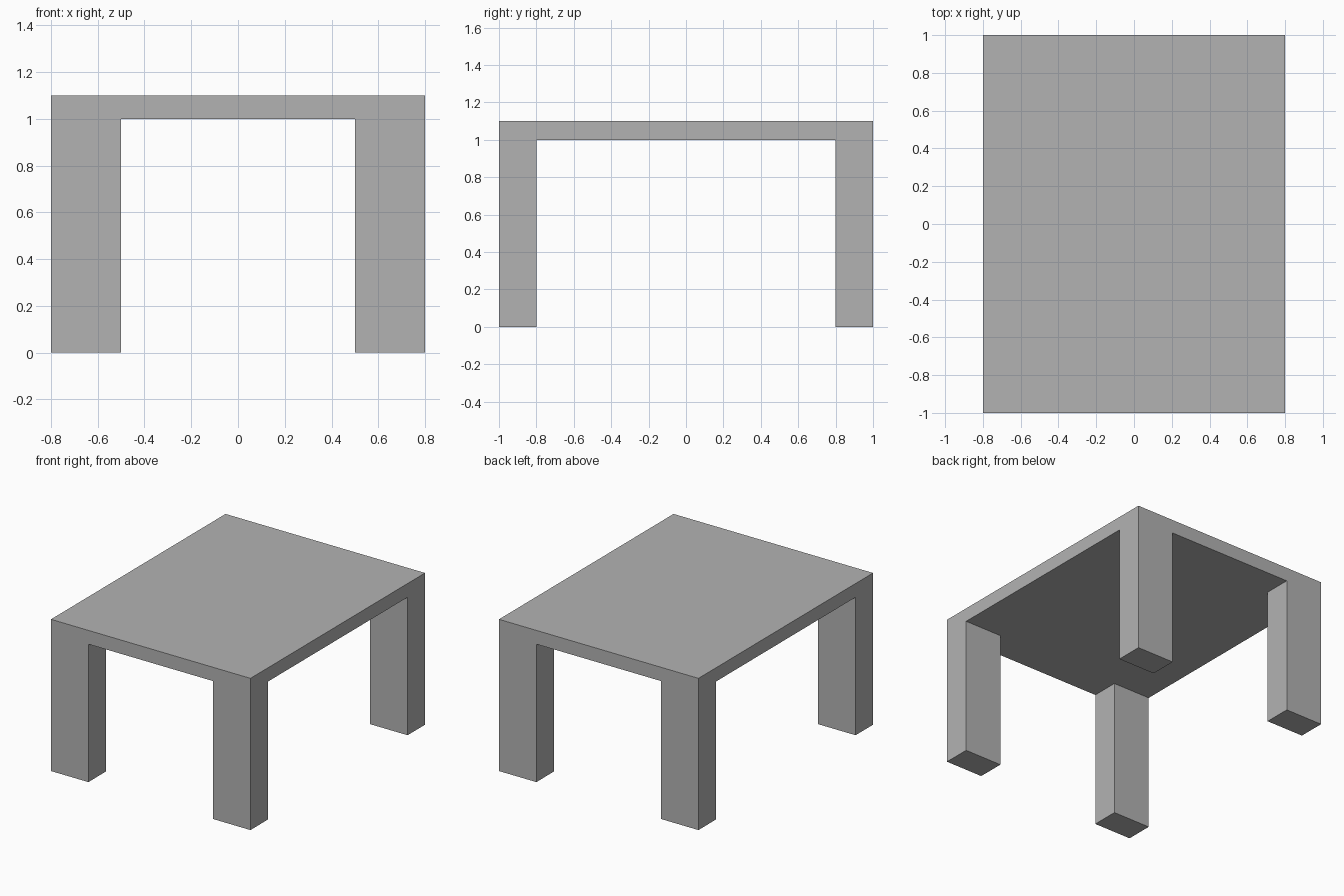
import bpy
import bmesh

cube = bpy.data.objects.get("Cube")
if cube:
    bpy.data.objects.remove(cube, do_unlink=True)

WIDTH, DEPTH = 1.6, 2.0
LEG_X, LEG_Y, LEG_H = 0.3, 0.2, 1.0
THICK = 0.1


def make_material(name, colour):
    mat = bpy.data.materials.new(name)
    mat.use_nodes = True
    mat.diffuse_color = colour
    mat.node_tree.nodes["Principled BSDF"].inputs["Base Color"].default_value = colour
    return mat


bm = bmesh.new()

# Table top: a slab cut along the inner lines of the legs
slab = bmesh.ops.create_cube(bm, size=1)["verts"]
bmesh.ops.scale(bm, vec=(WIDTH, DEPTH, THICK), verts=slab)
bmesh.ops.translate(bm, vec=(0, 0, LEG_H + THICK / 2), verts=slab)
inner = (WIDTH / 2 - LEG_X, DEPTH / 2 - LEG_Y)
for axis, offset in enumerate(inner):
    normal = [0, 0, 0]
    normal[axis] = 1
    for side in (-1, 1):
        point = [side * offset * n for n in normal]
        bmesh.ops.bisect_plane(bm, geom=bm.verts[:] + bm.edges[:] + bm.faces[:],
                               plane_co=point, plane_no=normal)

# Legs: corner faces of the underside pulled down to the floor
bm.normal_update()
corners = []
for face in bm.faces:
    centre = face.calc_center_median()
    if face.normal.z < -0.5 and abs(centre.x) > inner[0] and abs(centre.y) > inner[1]:
        corners.append(face)
for face in corners:
    foot = bmesh.ops.extrude_discrete_faces(bm, faces=[face])["faces"][0]
    bmesh.ops.translate(bm, vec=(0, 0, -LEG_H), verts=foot.verts)
bmesh.ops.remove_doubles(bm, verts=bm.verts[:], dist=0.0001)
bmesh.ops.recalc_face_normals(bm, faces=bm.faces[:])

mesh = bpy.data.meshes.new("table")
bm.to_mesh(mesh)
bm.free()
mesh.materials.append(make_material("plain grey", (0.45, 0.45, 0.45, 1)))
table = bpy.data.objects.new("table", mesh)
bpy.context.collection.objects.link(table)
